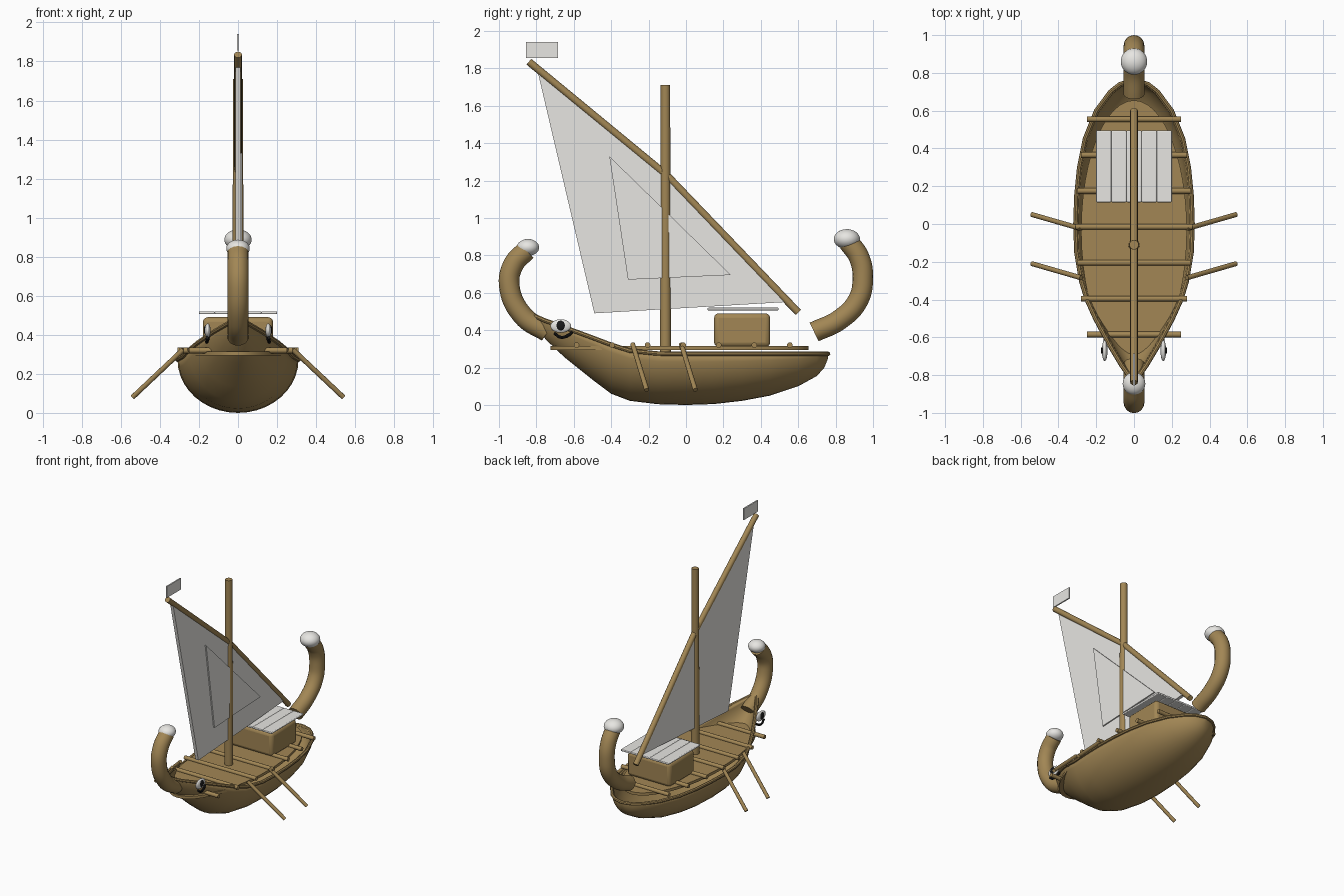
import bpy, bmesh, math
from mathutils import Vector

if "Cube" in bpy.data.objects:
    bpy.data.objects.remove(bpy.data.objects["Cube"])


def material(name, rgb):
    m = bpy.data.materials.new(name)
    m.diffuse_color = (*rgb, 1)
    m.use_nodes = True
    m.node_tree.nodes["Principled BSDF"].inputs["Base Color"].default_value = m.diffuse_color
    return m


WOOD = material("brown wood", (0.36, 0.24, 0.09))
WHITE = material("off white", (0.80, 0.79, 0.76))
BLACK = material("black", (0.01, 0.01, 0.01))


def finish(ob, mat, angle=40):
    bpy.ops.object.select_all(action='DESELECT')
    ob.select_set(True)
    bpy.context.view_layer.objects.active = ob
    ob.data.materials.clear()
    ob.data.materials.append(mat)
    bpy.ops.object.shade_smooth_by_angle(angle=math.radians(angle))
    return ob


def from_bmesh(name, bm, mat):
    bmesh.ops.recalc_face_normals(bm, faces=bm.faces)
    me = bpy.data.meshes.new(name)
    bm.to_mesh(me)
    bm.free()
    ob = bpy.data.objects.new(name, me)
    bpy.context.collection.objects.link(ob)
    return finish(ob, mat)


def tube(name, pts, r, mat, smooth=False, res=4):
    """Round rod along a path, with closed ends."""
    cu = bpy.data.curves.new(name, 'CURVE')
    cu.dimensions = '3D'
    cu.bevel_depth, cu.bevel_resolution, cu.use_fill_caps = r, res, True
    sp = cu.splines.new('BEZIER' if smooth else 'POLY')
    if smooth:
        sp.bezier_points.add(len(pts) - 1)
        for b, p in zip(sp.bezier_points, pts):
            b.co = p
            b.handle_left_type = b.handle_right_type = 'AUTO'
    else:
        sp.points.add(len(pts) - 1)
        for b, p in zip(sp.points, pts):
            b.co = (*p, 1)
    ob = bpy.data.objects.new(name, cu)
    bpy.context.collection.objects.link(ob)
    bpy.ops.object.select_all(action='DESELECT')
    ob.select_set(True)
    bpy.context.view_layer.objects.active = ob
    bpy.ops.object.convert(target='MESH')
    return finish(bpy.context.object, mat)


def ball(name, loc, scale, mat):
    bpy.ops.mesh.primitive_uv_sphere_add(segments=32, ring_count=16, location=loc)
    ob = bpy.context.object
    ob.name, ob.scale = name, scale
    return finish(ob, mat)


def box(name, x, y, z, mat, bevel=0):
    bpy.ops.mesh.primitive_cube_add(size=1, location=[sum(a) / 2 for a in (x, y, z)])
    ob = bpy.context.object
    ob.name, ob.scale = name, [a[1] - a[0] for a in (x, y, z)]
    bpy.ops.object.transform_apply(location=False, rotation=False)
    if bevel:
        m = ob.modifiers.new("bevel", 'BEVEL')
        m.width, m.segments = bevel, 3
    return finish(ob, mat)


def plate(name, yz, x0, x1, mat):
    """Flat outline in the side plane with thickness along x."""
    bm = bmesh.new()
    f = bm.faces.new([bm.verts.new((x0, y, z)) for y, z in yz])
    g = bmesh.ops.extrude_face_region(bm, geom=[f])["geom"]
    for v in g:
        if isinstance(v, bmesh.types.BMVert):
            v.co.x = x1
    return from_bmesh(name, bm, mat)


# hull stations: y, half width, rim height, keel height
STATIONS = [(-.82, .015, .48, .455), (-.75, .065, .45, .35), (-.65, .125, .415, .255),
            (-.5, .205, .36, .135), (-.4, .25, .322, .06), (-.3, .28, .29, .022),
            (-.15, .305, .275, .004), (0, .31, .273, 0), (.15, .305, .273, .005),
            (.3, .29, .273, .022), (.45, .26, .273, .05), (.6, .2, .273, .10),
            (.7, .125, .273, .155), (.74, .075, .273, .20), (.76, .01, .273, .25)]
bm = bmesh.new()
N = 20
rows = []
for y, w, top, keel in STATIONS:
    a = [math.pi * i / N for i in range(N + 1)]
    rows.append([bm.verts.new((w * math.cos(t), y, top - (top - keel) * math.sin(t))) for t in a])
for p, q in zip(rows, rows[1:]):
    for i in range(N):
        bm.faces.new((p[i], p[i + 1], q[i + 1], q[i]))
bm.faces.new(rows[0])
bm.faces.new(rows[-1])
hull = from_bmesh("hull", bm, WOOD)
mod = hull.modifiers.new("thickness", 'SOLIDIFY')
mod.thickness, mod.offset = 0.015, -1

# gunwale round the hull edge
rim = [(w, y, t) for y, w, t, k in STATIONS]
tube("gunwale", rim + [(-x, y, z) for x, y, z in reversed(rim)], 0.012, WOOD, res=2)

# oval deck and cross beams
bpy.ops.mesh.primitive_cylinder_add(vertices=48, radius=1, depth=1, location=(0, -.035, .305))
deck = bpy.context.object
deck.name, deck.scale = "deck", (.28, .69, .02)
finish(deck, WOOD)
for i, w in enumerate((.25, .28, .30, .31, .30, .28, .25)):
    y = -.585 + i * .19
    tube(f"cross_beam_{i + 1}", [(-w, y, .32), (w, y, .32)], .015, WOOD)

# cabin with a roof of five boards
box("cabin", (-.18, .18), (.15, .45), (.31, .49), WOOD, .025)
for i in range(5):
    x = -.2 + i * .08
    board = box(f"roof_board_{i + 1}", (x, x + .08), (.115, .495), (.506, .52), WHITE, .005)

# mast, bent yard, sail, patch and flag
bpy.ops.mesh.primitive_cone_add(vertices=20, radius1=.03, radius2=.025, depth=1.43,
                                location=(0, -.11, .995))
bpy.context.object.name = "mast"
finish(bpy.context.object, WOOD)
tube("yard", [(0, -.84, 1.835), (0, -.1, 1.225), (0, .6, .495)], .02, WOOD)
plate("sail", [(-.79, 1.77), (-.49, .49), (.53, .55), (-.1, 1.205)], -.012, .012, WHITE)
plate("sail_patch", [(-.41, 1.33), (-.31, .67), (.24, .695)], .012, .021, WHITE)
box("flag", (-.005, .005), (-.855, -.685), (1.855, 1.94), WHITE)

# curled end posts with pale knobs
tube("bow_post", [(0, -.74, .39), (0, -.87, .475), (0, -.945, .64), (0, -.92, .755), (0, -.855, .825)],
     .055, WOOD, True, 6)
tube("stern_post", [(0, .685, .39), (0, .82, .455), (0, .92, .56), (0, .945, .68), (0, .925, .79),
                    (0, .87, .87)], .055, WOOD, True, 6)
ball("bow_knob", (0, -.845, .842), (.06, .06, .045), WHITE)
ball("stern_knob", (0, .86, .887), (.07, .07, .053), WHITE)

# oars and painted eyes on both sides
for side, s in (("right", 1), ("left", -1)):
    for n, y in (("front", -.285), ("rear", -.025)):
        tube(f"{side}_{n}_oar", [(s * .28, y, .325), (s * .54, y + .075, .08)], .013, WOOD)
    ball(f"{side}_eye", (s * .155, -.67, .422), (.015, .055, .036), WHITE)
    ball(f"{side}_pupil", (s * .162, -.67, .424), (.013, .026, .027), BLACK)
    tube(f"{side}_eye_line", [(s * .158, -.705, .385), (s * .16, -.67, .362), (s * .155, -.625, .375),
                              (s * .15, -.6, .40)], .008, BLACK, True, 2)
